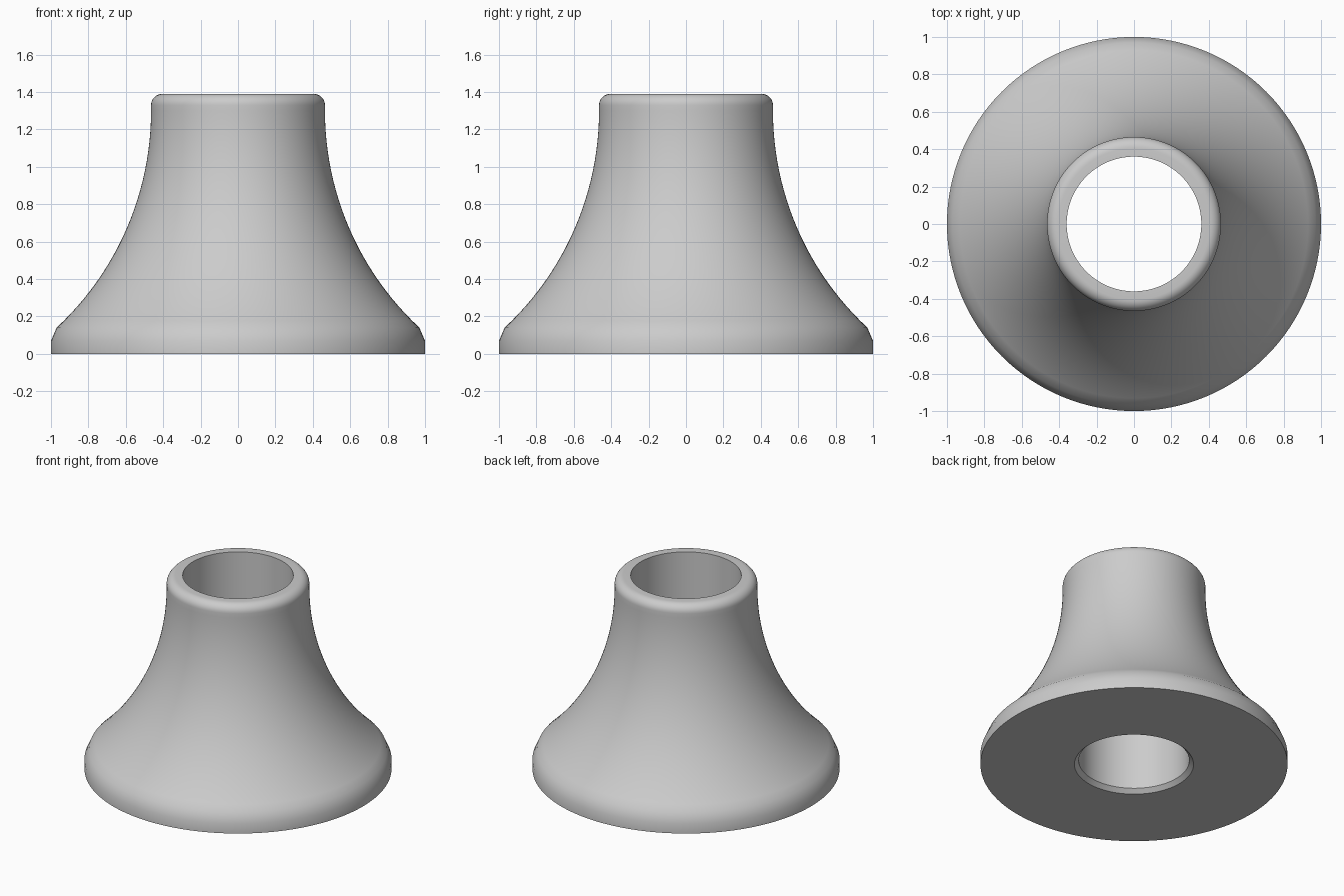
import bpy
import bmesh
from math import cos, sin, asin, sqrt, tau, pi, radians

cube = bpy.data.objects.get("Cube")
if cube:
    bpy.data.objects.remove(cube, do_unlink=True)

STEPS = 128
HEIGHT, NECK, BORE, LIP = 1.39, 0.465, 0.36, 0.06
CHAMFER = 0.028

# Material
grey = bpy.data.materials.new("plain grey")
grey.use_nodes = True
grey.diffuse_color = (0.6, 0.6, 0.6, 1)
grey.node_tree.nodes["Principled BSDF"].inputs["Base Color"].default_value = (0.6, 0.6, 0.6, 1)


def arc(cx, cz, r, start, end, count):
    """Points (radius, height) along a circular arc."""
    angles = [start + (end - start) * i / count for i in range(count + 1)]
    return [(cx + r * cos(a), cz + r * sin(a)) for a in angles]


# Bottom face and rounded foot rim
profile = [(BORE + CHAMFER, 0), (1, 0), (1, 0.07)]

# Concave flare from foot to neck, vertical where it meets the neck
foot_r, foot_z, neck_z = 0.97, 0.14, 1.30
run, rise = foot_r - NECK, neck_z - foot_z
flare = (run ** 2 + rise ** 2) / (2 * run)
profile += arc(NECK + flare, neck_z, flare, pi + asin(rise / flare), pi, 24)

# Rounded lip, flat top, bore and bottom chamfer
profile += arc(NECK - LIP, HEIGHT - LIP, LIP, 0, pi / 2, 8)
profile += [(BORE, HEIGHT), (BORE, CHAMFER)]

# Revolve the closed section
bm = bmesh.new()
verts = [bm.verts.new((r, 0, z)) for r, z in profile]
edges = [bm.edges.new((v, verts[(i + 1) % len(verts)])) for i, v in enumerate(verts)]
bmesh.ops.spin(bm, geom=verts + edges, cent=(0, 0, 0), axis=(0, 0, 1),
               angle=tau, steps=STEPS, use_merge=True)
bmesh.ops.remove_doubles(bm, verts=bm.verts, dist=0.0001)
bmesh.ops.recalc_face_normals(bm, faces=bm.faces)

mesh = bpy.data.meshes.new("flared_collar")
bm.to_mesh(mesh)
bm.free()
mesh.materials.append(grey)
collar = bpy.data.objects.new("flared_collar", mesh)
bpy.context.collection.objects.link(collar)

# Smooth shading with crisp rims
bpy.ops.object.select_all(action="DESELECT")
collar.select_set(True)
bpy.context.view_layer.objects.active = collar
bpy.ops.object.shade_smooth_by_angle(angle=radians(30))
